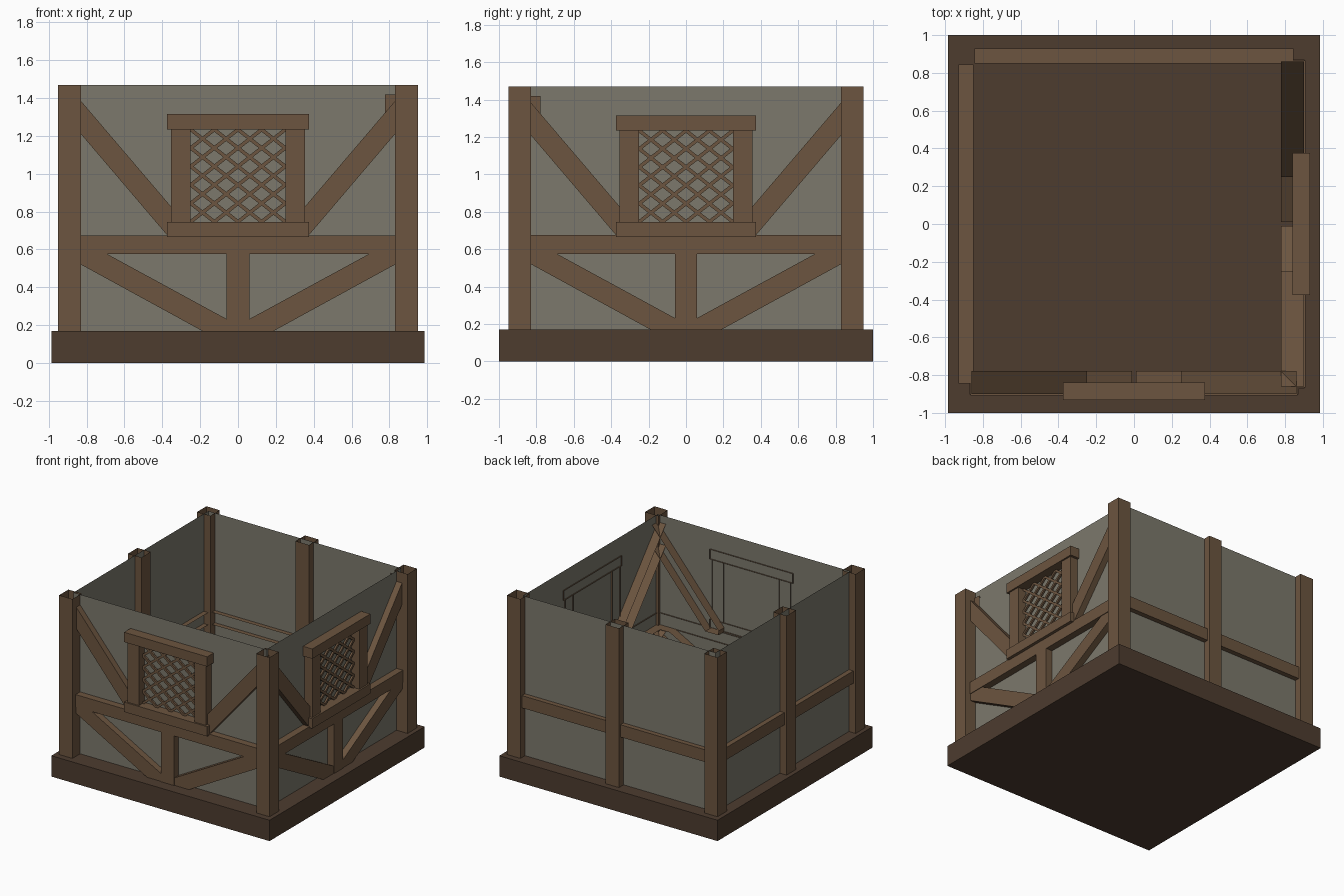
import bpy, bmesh, math
from mathutils import Matrix

if "Cube" in bpy.data.objects:
    bpy.data.objects.remove(bpy.data.objects["Cube"])


def material(name, rgb):
    m = bpy.data.materials.new(name)
    m.diffuse_color = (*rgb, 1)
    m.use_nodes = True
    m.node_tree.nodes["Principled BSDF"].inputs["Base Color"].default_value = m.diffuse_color
    return m


WOOD = material("wood", (0.15, 0.09, 0.05))
DARK = material("dark_wood", (0.075, 0.045, 0.028))
PLASTER = material("plaster", (0.2, 0.19, 0.15))
FRONT, RIGHT, BACK, LEFT = range(4)


def finish(name, bm, mat, side=FRONT):
    bm.transform(Matrix.Rotation(side * math.pi / 2, 4, 'Z'))
    me = bpy.data.meshes.new(name)
    bm.to_mesh(me)
    bm.free()
    me.materials.append(mat)
    ob = bpy.data.objects.new(name, me)
    bpy.context.collection.objects.link(ob)
    return ob


def add_prism(bm, poly, inner, outer):
    """Extruded wall timber: outer cap and sides, open towards the wall."""
    n = len(poly)
    area = sum(poly[i][0] * poly[(i + 1) % n][1] - poly[(i + 1) % n][0] * poly[i][1]
               for i in range(n))
    if area < 0:
        poly = poly[::-1]
    o = [bm.verts.new((u, -outer, z)) for u, z in poly]
    b = [bm.verts.new((u, -inner, z)) for u, z in poly]
    bm.faces.new(o)
    for i in range(n):
        j = (i + 1) % n
        bm.faces.new((o[j], o[i], b[i], b[j]))


def timber(name, poly, inner, outer, side):
    bm = bmesh.new()
    add_prism(bm, poly, inner, outer)
    return finish(name, bm, WOOD, side)


def rect(u0, u1, z0, z1):
    return [(u0, z0), (u1, z0), (u1, z1), (u0, z1)]


def mirrored(poly):
    return [(-u, z) for u, z in poly]


def post(name, x, y, z0=0.17, z1=1.47, h=0.06):
    """Square hollow post without caps."""
    bm = bmesh.new()
    ring = [(-h, -h), (h, -h), (h, h), (-h, h)]
    lo = [bm.verts.new((x + a, y + b, z0)) for a, b in ring]
    hi = [bm.verts.new((x + a, y + b, z1)) for a, b in ring]
    for i in range(4):
        j = (i + 1) % 4
        bm.faces.new((lo[i], lo[j], hi[j], hi[i]))
    finish(name, bm, WOOD)


def wall(name, u0, u1, depth, side):
    bm = bmesh.new()
    bm.faces.new([bm.verts.new((u, -depth, z)) for u, z in rect(u0, u1, 0.17, 1.47)])
    finish(name, bm, PLASTER, side)


def lattice(name, side):
    """Crossed diagonal strips clipped to the window opening."""
    u0, u1, z0, z1 = -0.25, 0.25, 0.745, 1.235
    slope, step, half = 0.78, 0.0975, 0.012
    bm = bmesh.new()
    for s in (slope, -slope):
        for k in range(-5, 6):
            c = (z0 + z1) / 2 + (k + 0.5) * step
            ends = sorted(((z0 - c) / s, (z1 - c) / s))
            a, b = max(u0, ends[0]), min(u1, ends[1])
            if b - a < 0.02:
                continue
            add_prism(bm, [(a, s * a + c - half), (b, s * b + c - half),
                           (b, s * b + c + half), (a, s * a + c + half)], 0.86, 0.875)
    finish(name, bm, WOOD, side)


# foundation slab
bm = bmesh.new()
bmesh.ops.create_cube(bm, size=1, matrix=Matrix.Translation((0, 0, 0.085))
                      @ Matrix.Diagonal((1.97, 2.0, 0.17, 1)))
finish("foundation", bm, DARK)

# wall panels
wall("front_wall", -0.89, 0.85, 0.85, FRONT)
wall("right_wall", -0.85, 0.89, 0.85, RIGHT)
wall("back_wall", -0.85, 0.89, 0.89, BACK)
wall("left_wall", -0.89, 0.85, 0.89, LEFT)

# corner posts and centre posts of the plain walls
for x in (-0.89, 0.89):
    for y in (-0.89, 0.89):
        post("corner_post", x, y)
post("back_middle_post", 0, 0.89)
post("left_middle_post", -0.89, 0)

# plain walls: horizontal rail
for side, label in ((BACK, "back"), (LEFT, "left")):
    timber(label + "_rail", rect(-0.845, 0.845, 0.575, 0.675), 0.85, 0.93, side)

# window walls: rail, short post, braces, framed lattice window
upper = [(-0.86, 1.42), (-0.86, 1.245), (-0.37, 0.67), (-0.25, 0.67), (-0.25, 0.705)]
lower = [(-0.87, 0.575), (-0.87, 0.542), (-0.19, 0.17), (-0.01, 0.17),
         (-0.01, 0.205), (-0.69, 0.575)]
for side, label in ((FRONT, "front"), (RIGHT, "right")):
    timber(label + "_rail", rect(-0.865, 0.865, 0.575, 0.675), 0.84, 0.908, side)
    timber(label + "_short_post", rect(-0.06, 0.06, 0.17, 0.575), 0.84, 0.908, side)
    for flip in (list, mirrored):
        timber(label + "_upper_brace", flip(upper), 0.777, 0.90, side)
        timber(label + "_lower_brace", flip(lower), 0.777, 0.903, side)
        timber(label + "_window_jamb", flip(rect(-0.355, -0.25, 0.745, 1.235)),
               0.84, 0.92, side)
    timber(label + "_window_lintel", rect(-0.375, 0.375, 1.235, 1.315), 0.84, 0.933, side)
    timber(label + "_window_sill", rect(-0.375, 0.375, 0.665, 0.745), 0.84, 0.933, side)
    lattice(label + "_window_lattice", side)
